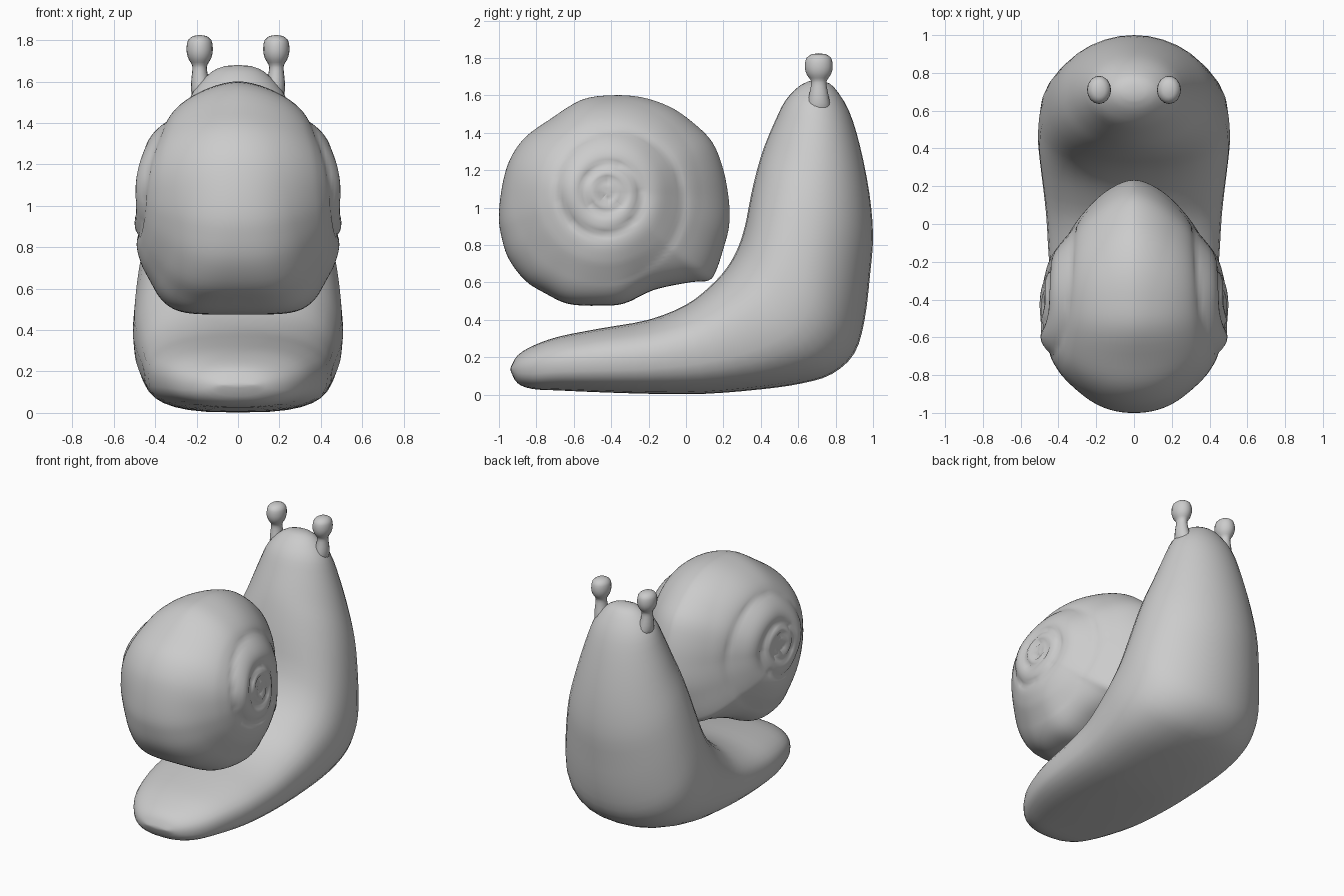
import bpy, bmesh, math

if "Cube" in bpy.data.objects:
    bpy.data.objects.remove(bpy.data.objects["Cube"])


def spline(rows, steps, closed=False):
    """Catmull-Rom interpolation through rows of numbers."""
    n, out = len(rows), []
    pick = (lambda i: rows[i % n]) if closed else (lambda i: rows[min(max(i, 0), n - 1)])
    for i in range(n if closed else n - 1):
        quad = [pick(i + k) for k in (-1, 0, 1, 2)]
        for s in range(steps):
            t = s / steps
            out.append([0.5 * (2 * b + (c - a) * t + (2 * a - 5 * b + 4 * c - d) * t * t
                               + (3 * b - a - 3 * c + d) * t ** 3) for a, b, c, d in zip(*quad)])
    if not closed:
        out.append(list(rows[-1]))
    return out


def loft(name, start, rings, end):
    """Skin closed rings of points, capped by a pole at each end."""
    bm = bmesh.new()
    loops = [[bm.verts.new(p) for p in r] for r in rings]
    for a, b in zip(loops, loops[1:]):
        for i in range(len(a)):
            j = (i + 1) % len(a)
            bm.faces.new((a[i], a[j], b[j], b[i]))
    for pole, loop in ((start, loops[0]), (end, loops[-1])):
        v = bm.verts.new(pole)
        for i in range(len(loop)):
            bm.faces.new((v, loop[i], loop[(i + 1) % len(loop)]))
    bmesh.ops.recalc_face_normals(bm, faces=bm.faces)
    for f in bm.faces:
        f.smooth = True
    me = bpy.data.meshes.new(name)
    bm.to_mesh(me)
    bm.free()
    ob = bpy.data.objects.new(name, me)
    bpy.context.collection.objects.link(ob)
    return ob


# Body: sections from tail to head
# (upper y, z, lower y, z, half width, roundness of lower half, of upper half)
sections = [
    (-.935, .15, -.935, .12, .08, 2, 2),
    (-.90, .21, -.90, .06, .17, 2.4, 2.1),
    (-.82, .26, -.82, .03, .265, 2.7, 2.2),
    (-.68, .31, -.68, .022, .35, 2.8, 2.3),
    (-.45, .355, -.45, .012, .42, 2.9, 2.3),
    (-.20, .40, -.18, .004, .45, 2.9, 2.3),
    (0, .48, .10, .004, .465, 2.9, 2.3),
    (.13, .58, .40, .028, .49, 2.8, 2.4),
    (.22, .68, .62, .06, .507, 2.5, 2.4),
    (.28, .79, .78, .11, .505, 2.3, 2.4),
    (.315, .90, .90, .22, .493, 2.1, 2.4),
    (.335, 1.0, .955, .40, .472, 2, 2.3),
    (.355, 1.1, .985, .65, .44, 2, 2.2),
    (.385, 1.22, 1.0, .85, .40, 2, 2.1),
    (.42, 1.33, .98, 1.08, .345, 2, 2),
    (.475, 1.46, .93, 1.33, .28, 2, 2),
    (.53, 1.57, .87, 1.52, .22, 2, 2),
    (.60, 1.645, .79, 1.645, .13, 2, 2),
    (.655, 1.675, .735, 1.675, .06, 2, 2),
]
rings = []
for uy, uz, ly, lz, w, nl, nu in spline(sections, 3):
    ring = []
    for i in range(32):
        a = 2 * math.pi * i / 32
        c, s = math.cos(a), math.sin(a)
        e = 2 / (nu if s > 0 else nl)
        x = w * math.copysign(abs(c) ** e, c)
        h = math.copysign(abs(s) ** e, s)
        ring.append((x, (uy + ly + h * (uy - ly)) / 2, (uz + lz + h * (uz - lz)) / 2))
    rings.append(ring)
loft("body", (0, -.94, .135), rings, (0, .695, 1.68))

# Eye stalks: turned profile (x centre, radius, z), base leaning into the head
profile = [(.14, .05, 1.47), (.168, .054, 1.53), (.181, .046, 1.59), (.185, .036, 1.65),
           (.185, .037, 1.68), (.185, .052, 1.705), (.185, .062, 1.735), (.185, .063, 1.77),
           (.185, .055, 1.802), (.185, .032, 1.82)]
for side, label in ((-1, "left"), (1, "right")):
    rings = []
    for x, r, z in spline(profile, 2):
        rings.append([(side * x + r * math.cos(i * math.pi / 8),
                       .71 + 1.17 * r * math.sin(i * math.pi / 8), z) for i in range(16)])
    loft("eye_stalk_" + label, (side * .14, .71, 1.46), rings, (side * .185, .71, 1.825))

# Shell: side outline swept from rim to both flanks, with a spiral groove
outline = [(-.40, 1.60), (-.24, 1.59), (-.09, 1.54), (.03, 1.46), (.14, 1.35), (.20, 1.20), (.23, 1.03),
           (.23, .90), (.20, .78), (.16, .66), (.12, .61), (.02, .60), (-.17, .56), (-.33, .487),
           (-.47, .475), (-.63, .485), (-.75, .54), (-.86, .61), (-.95, .73), (-.99, .86), (-1.0, .97),
           (-.98, 1.13), (-.94, 1.26), (-.86, 1.375), (-.73, 1.47), (-.56, 1.575)]
CY, CZ, RATIO = -.42, 1.08, 2.2


def flank(dy, dz, rho):
    """Half width of the shell at an offset from the spiral centre."""
    r, ang = math.hypot(dy, dz), math.atan2(dz, dy)
    near = min(1, r / .2)
    low = near * max(0, -math.sin(ang)) ** 1.6
    back = near * max(0, -math.cos(ang)) ** 2
    power = .6 - .42 * low - .12 * back * (1 - low)
    base = (.44 + .05 * low + .04 * back * (1 - low)) * max(0, 1 - rho * rho) ** power
    # whorl position: 0 at the inner suture, 1 at the outer suture
    turn = math.log(max(r, .012) / .27) / math.log(RATIO) + (ang - math.pi) / (2 * math.pi)
    f = turn - math.floor(turn)
    bump = max(0, math.sin(math.pi * f)) ** .6
    spire = 1 / (1 + math.exp((r - .31) / .025))
    fade = max(0, min(1, (.50 - r) / .12)) * min(1, r / .07)
    return base + .025 * spire * (1 - .6 * low) + fade * .028 * (bump - .4)


rim = spline(outline, 4, closed=True)
N = 40
rings = []
for k in range(-N + 1, N):
    rho = math.cos(k / N * math.pi / 2)
    side = (k > 0) - (k < 0)
    ring = []
    for y, z in rim:
        # rings relax towards a circle near the centre
        dy, dz = y - CY, z - CZ
        s = rho * (rho ** 2 + (1 - rho ** 2) * .58 / math.hypot(dy, dz))
        ring.append((side * flank(s * dy, s * dz, rho), CY + s * dy, CZ + s * dz))
    rings.append(ring)
loft("shell", (-.475, CY, CZ), rings, (.475, CY, CZ))
